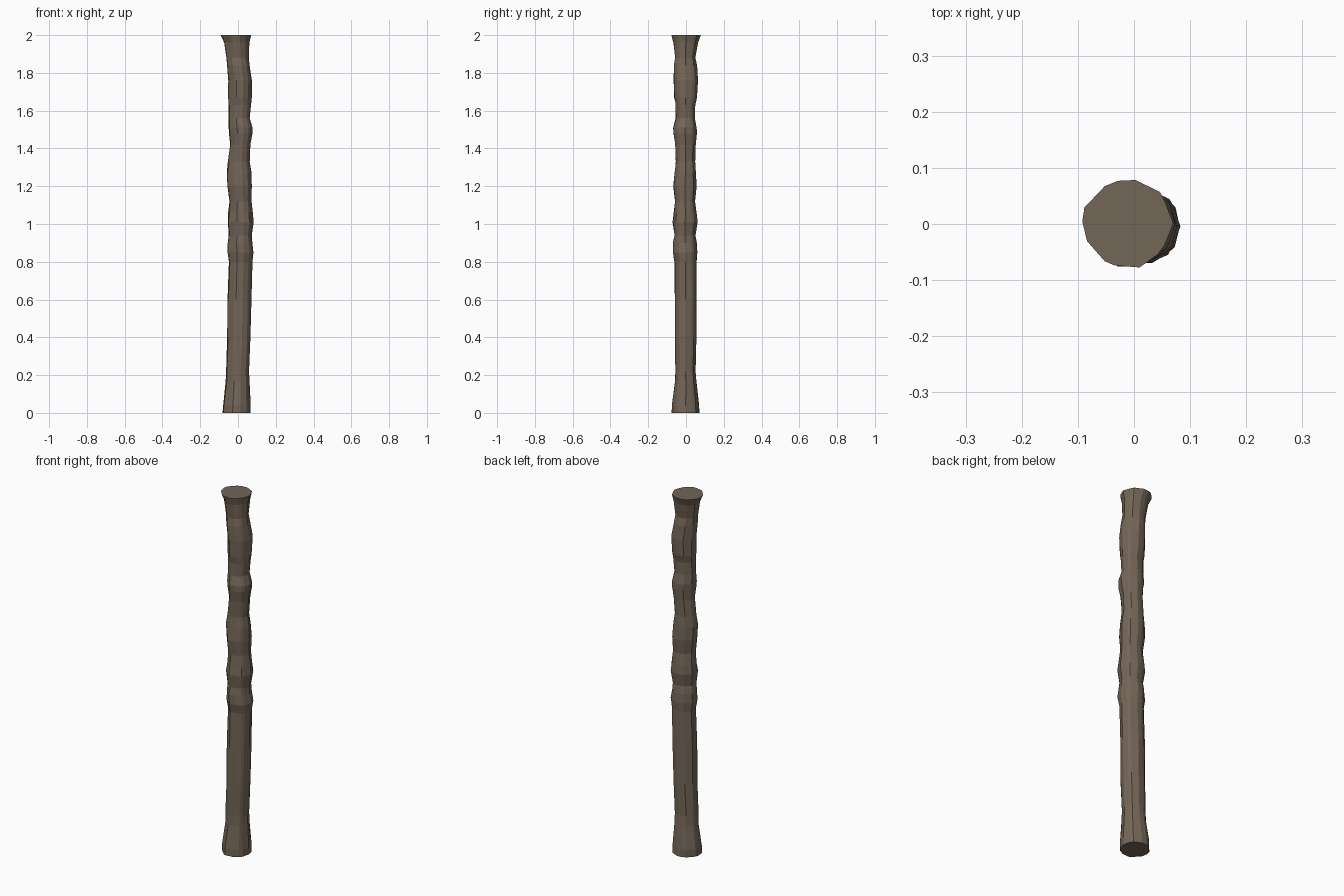
import bpy, bmesh, math, random

random.seed(4)
SIDES = 14

# bark material
bark = bpy.data.materials.new("bark brown")
bark.diffuse_color = (0.175, 0.132, 0.097, 1)

# height, x min, x max, y min, y max
rings = [
    (0.00, -.078, .069, -.077, .073), (0.04, -.076, .069, -.076, .073),
    (0.17, -.062, .062, -.060, .058), (0.22, -.060, .060, -.060, .054),
    (0.40, -.053, .068, -.062, .058), (0.60, -.054, .073, -.062, .058),
    (0.80, -.047, .077, -.063, .059), (0.85, -.052, .084, -.073, .063),
    (0.90, -.050, .076, -.070, .061), (0.94, -.045, .073, -.063, .052),
    (1.01, -.052, .083, -.073, .064), (1.06, -.048, .078, -.066, .060),
    (1.12, -.043, .072, -.060, .050), (1.20, -.053, .074, -.069, .059),
    (1.27, -.056, .072, -.062, .055), (1.33, -.050, .062, -.056, .050),
    (1.42, -.040, .066, -.059, .054), (1.48, -.044, .077, -.069, .059),
    (1.51, -.047, .077, -.070, .060), (1.56, -.046, .064, -.056, .050),
    (1.63, -.046, .070, -.056, .050), (1.67, -.048, .073, -.064, .062),
    (1.76, -.050, .076, -.066, .066), (1.84, -.056, .064, -.066, .060),
    (1.88, -.060, .057, -.059, .053), (1.96, -.070, .061, -.068, .066),
    (2.00, -.089, .070, -.079, .081),
]

# trunk: rings with lengthwise bark grooves, lofted together
bm = bmesh.new()
groove = [random.uniform(-.07, .05) for _ in range(SIDES)]
loops = []
for z, x0, x1, y0, y1 in rings:
    cx, cy, rx, ry = (x0 + x1) / 2, (y0 + y1) / 2, (x1 - x0) / 2, (y1 - y0) / 2
    loop = []
    for i in range(SIDES):
        a = math.tau * (i + 0.25 * math.sin(i * 2.3)) / SIDES
        f = 1.02 + groove[i] + random.uniform(-.03, .03)
        loop.append(bm.verts.new((cx + rx * f * math.cos(a), cy + ry * f * math.sin(a), z)))
    loops.append(loop)
for lo, hi in zip(loops, loops[1:]):
    for i in range(SIDES):
        j = (i + 1) % SIDES
        bm.faces.new((lo[i], lo[j], hi[j], hi[i]))

# sawn ends
bm.faces.new(loops[0][::-1])
bm.faces.new(loops[-1])

mesh = bpy.data.meshes.new("wooden_post")
bm.to_mesh(mesh)
bm.free()
mesh.materials.append(bark)
post = bpy.data.objects.new("wooden_post", mesh)
bpy.context.collection.objects.link(post)
